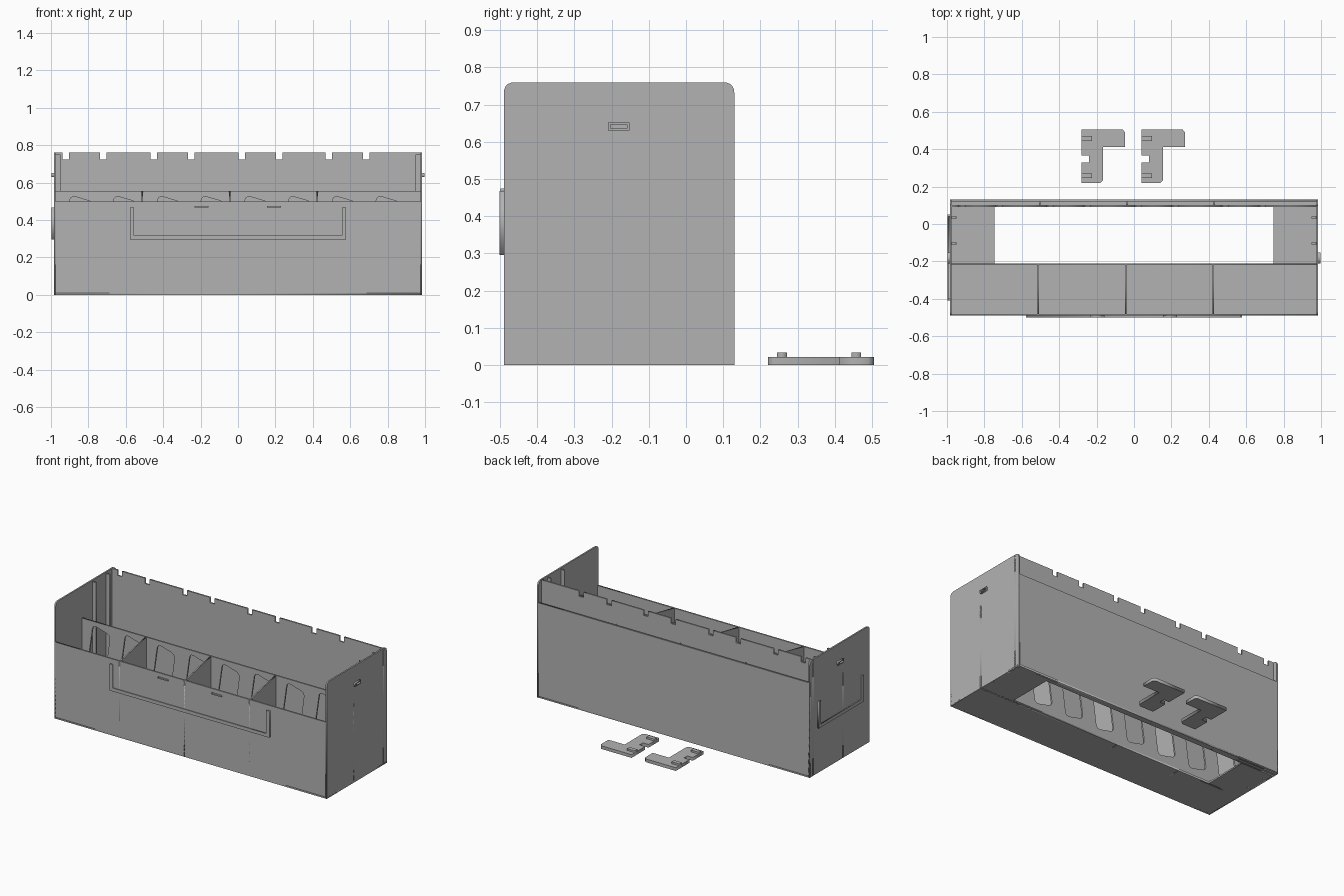
import bpy, math
from mathutils import Matrix

if "Cube" in bpy.data.objects:
    bpy.data.objects.remove(bpy.data.objects["Cube"])

grey = bpy.data.materials.new("plain_grey")
grey.use_nodes = True
grey.diffuse_color = (0.45, 0.45, 0.45, 1)
grey.node_tree.nodes["Principled BSDF"].inputs["Base Color"].default_value = grey.diffuse_color

# Local sheet axes (u, v, thickness) mapped to each world plane
PLANES = {
    "xy": Matrix.Identity(4),
    "xz": Matrix(((1, 0, 0, 0), (0, 0, 1, 0), (0, 1, 0, 0), (0, 0, 0, 1))),
    "yz": Matrix(((0, 0, 1, 0), (1, 0, 0, 0), (0, 1, 0, 0), (0, 0, 0, 1))),
}


def sheet(name, plane, low, high, *loops):
    """Flat plate from an outline and optional holes, between two offsets."""
    curve = bpy.data.curves.new(name, "CURVE")
    curve.dimensions = "2D"
    curve.fill_mode = "BOTH"
    curve.extrude = (high - low) / 2
    for loop in loops:
        spline = curve.splines.new("POLY")
        spline.points.add(len(loop) - 1)
        for point, (u, v) in zip(spline.points, loop):
            point.co = (u, v, 0, 1)
        spline.use_cyclic_u = True
    temp = bpy.data.objects.new(name, curve)
    mesh = bpy.data.meshes.new_from_object(temp)
    bpy.data.objects.remove(temp)
    bpy.data.curves.remove(curve)
    mesh.transform(PLANES[plane] @ Matrix.Translation((0, 0, (low + high) / 2)))
    if plane == "xz":
        mesh.flip_normals()
    mesh.name = name
    mesh.materials.clear()
    mesh.materials.append(grey)
    obj = bpy.data.objects.new(name, mesh)
    bpy.context.collection.objects.link(obj)
    return obj


def rect(u0, u1, v0, v1):
    return [(u0, v0), (u1, v0), (u1, v1), (u0, v1)]


def rounded(corners, radius, steps=5):
    """Round polygon corners with quadratic arcs; radius may be a list."""
    out = []
    n = len(corners)
    radii = radius if isinstance(radius, list) else [radius] * n
    for i, (x, y) in enumerate(corners):
        if not radii[i]:
            out.append((x, y))
            continue
        ends = []
        for px, py in (corners[i - 1], corners[(i + 1) % n]):
            k = radii[i] / math.hypot(px - x, py - y)
            ends.append((x + (px - x) * k, y + (py - y) * k))
        (ax, ay), (bx, by) = ends
        for s in range(steps + 1):
            t = s / steps
            a, c, b = (1 - t) ** 2, 2 * t * (1 - t), t * t
            out.append((a * ax + c * x + b * bx, a * ay + c * y + b * by))
    return out


LEFT, RIGHT, FRONT, BACK, TOP = 0.985, -0.985, -0.49, 0.13, 0.76
WALL = 0.01

# Side walls with rounded upper corners, guide rails and outer clips
for label, side in (("left", 1), ("right", -1)):
    a, b = sorted((side * LEFT, side * (LEFT - WALL)))
    sheet(label + "_wall", "yz", a, b,
          rounded(rect(FRONT, BACK, 0, TOP), [0, 0, 0.03, 0.03]))
    a, b = sorted((side * (LEFT - WALL), side * 0.95))
    for i, y in enumerate((-0.105, 0.035)):
        sheet(f"{label}_rail_{i}", "xz", y - 0.005, y + 0.005, rect(a, b, 0, TOP - 0.01))
    a, b = sorted((side * LEFT, side * 0.997))
    sheet(label + "_clip", "yz", a, b, rect(-0.21, -0.152, 0.63, 0.652),
          rect(-0.203, -0.159, 0.636, 0.646))

# Base with a long opening
sheet("base", "xy", 0, WALL, rect(RIGHT, LEFT, FRONT, BACK),
      rect(-0.745, 0.745, -0.21, 0.095))

# Front wall
sheet("front_wall", "xz", FRONT, FRONT + WALL, rect(RIGHT, LEFT, 0, 0.5))

# Double back wall: low outer skin, tall notched inner panel, ribs between
sheet("back_outer_wall", "xz", BACK - WALL, BACK, rect(RIGHT, LEFT, 0, 0.62))
outline = [(RIGHT, 0), (RIGHT, TOP)]
for pair in (-0.82, -0.35, 0.12, 0.585):
    for x in (pair - 0.1, pair + 0.1):
        l, r = x - 0.017, x + 0.017
        outline += [(l, TOP), (l, 0.725), (r, 0.725), (r, TOP)]
outline += [(LEFT, TOP), (LEFT, 0)]
sheet("back_inner_panel", "xz", 0.092, 0.102, outline)
for i, x in enumerate((-0.505, -0.035, 0.43)):
    sheet(f"back_rib_{i}", "yz", x - 0.004, x + 0.004, rect(0.1, 0.122, 0, 0.615))

# Compartment panel with slanted rounded openings
holes = []
for i in range(8):
    x = -0.84 + 0.234 * i
    holes.append(rounded([(x - 0.12, 0.08), (x + 0.01, 0.05),
                          (x + 0.07, 0.495), (x - 0.055, 0.532)], 0.03))
sheet("compartment_panel", "xz", -0.22, -0.21, rect(RIGHT, LEFT, 0, 0.555), *holes)

# Compartment dividers with sloping top edges
for i, x in enumerate((-0.513, -0.044, 0.425)):
    sheet(f"divider_{i}", "yz", x - 0.004, x + 0.004,
          [(FRONT, 0), (-0.212, 0), (-0.212, 0.555), (FRONT, 0.498)])


# Label holders: U-shaped spacer under a wider lip, open at the top
def u_shape(c, half, width, low=0.295, high=0.468):
    l, r = c - half, c + half
    return [(l, high), (l, low), (r, low), (r, high), (r - width, high),
            (r - width, low + width), (l + width, low + width), (l + width, high)]


for label, plane, face, c, half in (("front", "xz", FRONT, 0, 0.577),
                                    ("right", "yz", RIGHT, -0.18, 0.23)):
    sheet(label + "_holder_spacer", plane, face - 0.006, face, u_shape(c, half, 0.011))
    sheet(label + "_holder_lip", plane, face - 0.011, face - 0.006, u_shape(c, half, 0.022))
for i, x in enumerate((-0.195, 0.192)):
    sheet(f"front_holder_catch_{i}", "xz", FRONT - 0.009, FRONT,
          rect(x - 0.037, x + 0.037, 0.466, 0.474))

# Loose corner brackets with pegs, lying behind the box
for i, x in enumerate((-0.28, 0.04)):
    shape = [(0, 0.22), (0.1, 0.22), (0.115, 0.235), (0.115, 0.412), (0.232, 0.412),
             (0.232, 0.49), (0.22, 0.505), (0, 0.505), (0, 0.365), (0.04, 0.365),
             (0.04, 0.33), (0, 0.33)]
    sheet(f"bracket_{i}", "xy", 0, 0.021, [(x + u, v) for u, v in shape])
    for j, y in enumerate((0.258, 0.458)):
        sheet(f"bracket_{i}_peg_{j}", "xy", 0.02, 0.033,
              rect(x, x + 0.055, y - 0.013, y + 0.013))
